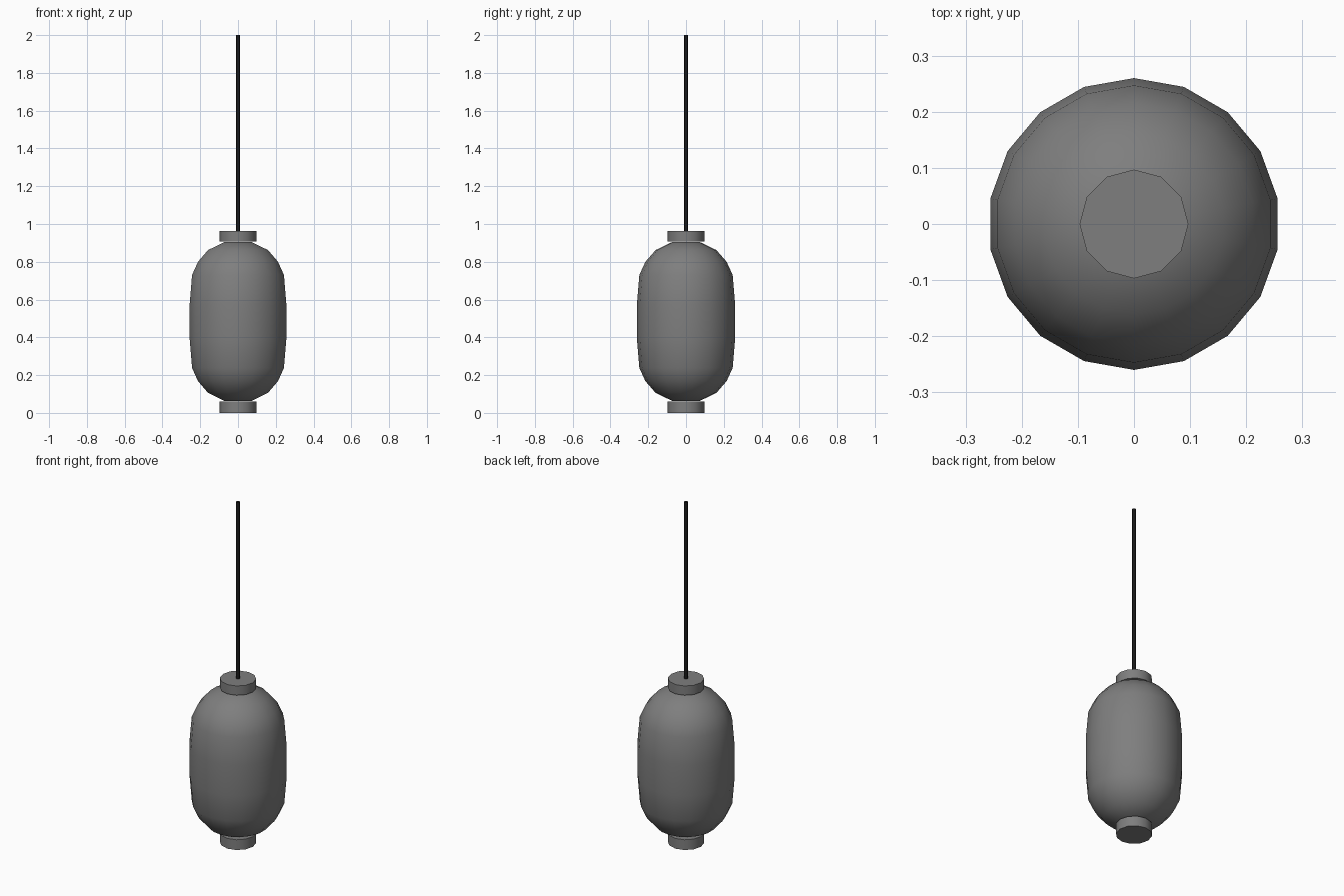
import bpy
import bmesh
from math import cos, sin, pi, radians

if "Cube" in bpy.data.objects:
    bpy.data.objects.remove(bpy.data.objects["Cube"], do_unlink=True)


def make_material(name, color):
    mat = bpy.data.materials.new(name)
    mat.use_nodes = True
    mat.diffuse_color = color
    mat.node_tree.nodes["Principled BSDF"].inputs["Base Color"].default_value = color
    return mat


def lathe(name, profile, sides, mat, capped=True, smooth_angle=40):
    """Revolve (radius, height) points about z, with a corner on the +y axis."""
    bm = bmesh.new()
    rings = []
    for r, z in profile:
        angles = [pi / 2 + 2 * pi * i / sides for i in range(sides)]
        rings.append([bm.verts.new((r * cos(a), r * sin(a), z)) for a in angles])
    for low, high in zip(rings, rings[1:]):
        for i in range(sides):
            j = (i + 1) % sides
            bm.faces.new((low[i], low[j], high[j], high[i]))
    if capped:
        bm.faces.new(rings[0][::-1])
        bm.faces.new(rings[-1])
    mesh = bpy.data.meshes.new(name)
    bm.to_mesh(mesh)
    bm.free()
    mesh.materials.append(mat)
    obj = bpy.data.objects.new(name, mesh)
    bpy.context.collection.objects.link(obj)
    bpy.ops.object.select_all(action="DESELECT")
    obj.select_set(True)
    bpy.context.view_layer.objects.active = obj
    bpy.ops.object.shade_smooth_by_angle(angle=radians(smooth_angle))
    return obj


grey = make_material("lantern grey", (0.21, 0.21, 0.21, 1))
black = make_material("cord black", (0.01, 0.01, 0.01, 1))

# Paper shade, mirrored about its middle height
middle = 0.484
upper = [(0.26, 0.09), (0.247, 0.246), (0.215, 0.316), (0.161, 0.378), (0.07, 0.422)]
shade = [(r, middle - h) for r, h in reversed(upper)] + [(r, middle + h) for r, h in upper]
lathe("lantern_shade", shade, 18, grey)

# End caps
for name, low, high in (("bottom_cap", 0, 0.06), ("top_cap", 0.908, 0.963)):
    lathe(name, [(0.097, low), (0.097, high)], 12, grey)

# Hanging cord, an open tube
lathe("hanging_cord", [(0.01, 0.95), (0.01, 2)], 8, black, capped=False, smooth_angle=60)
